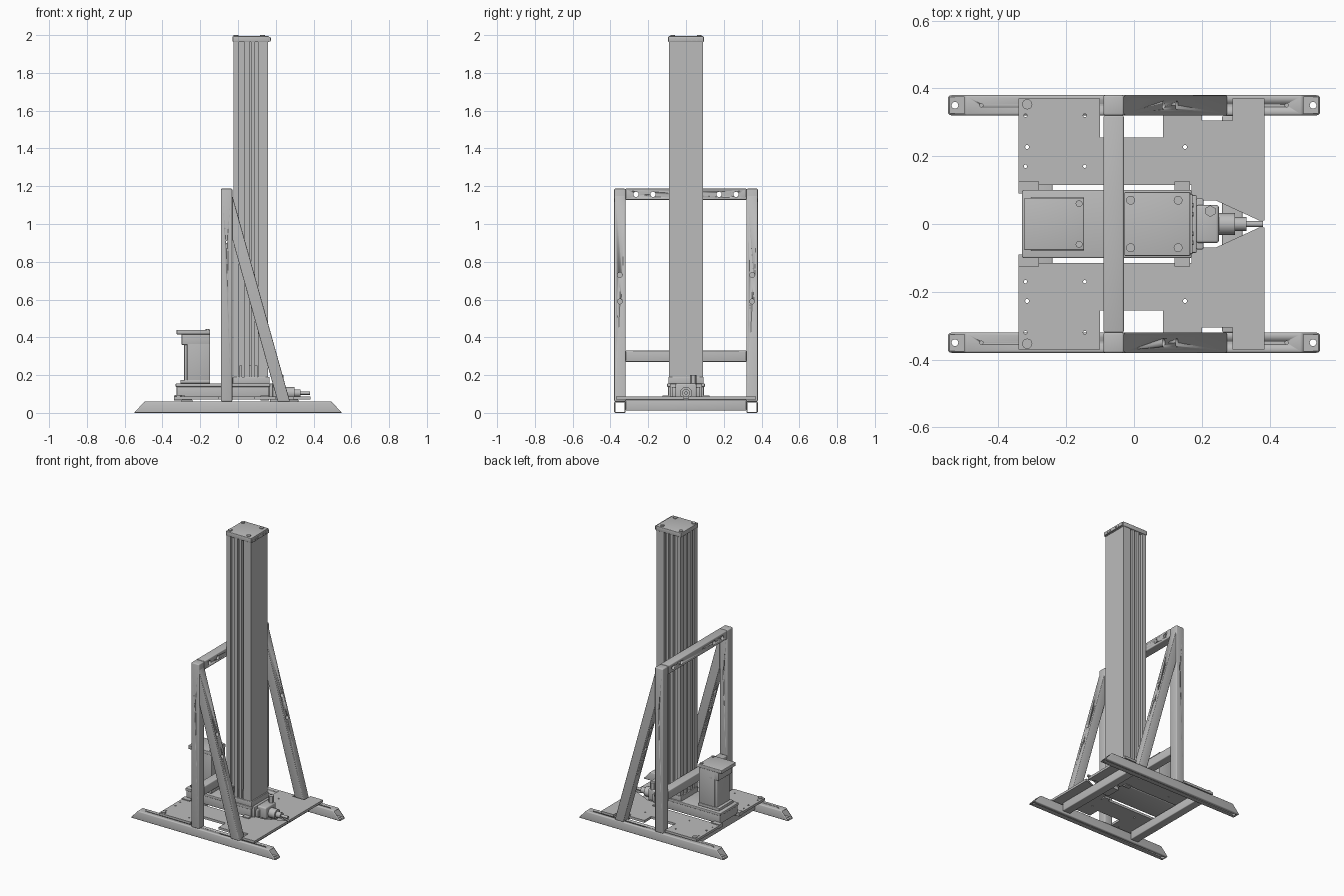
import bpy, bmesh, math
from mathutils import Vector, Matrix

scene = bpy.context.scene
if "Cube" in bpy.data.objects:
    bpy.data.objects.remove(bpy.data.objects["Cube"], do_unlink=True)

grey = bpy.data.materials.new("plain_grey")
grey.use_nodes = True
COLOUR = (0.5, 0.5, 0.5, 1)
grey.diffuse_color = COLOUR
grey.node_tree.nodes["Principled BSDF"].inputs["Base Color"].default_value = COLOUR


def finish(name, bm):
    bmesh.ops.recalc_face_normals(bm, faces=bm.faces)
    mesh = bpy.data.meshes.new(name)
    bm.to_mesh(mesh)
    bm.free()
    mesh.materials.append(grey)
    obj = bpy.data.objects.new(name, mesh)
    scene.collection.objects.link(obj)
    return obj


def prism(name, points, axis, lo, hi):
    """Extrude a flat outline along one axis."""
    place = {"x": lambda u, v, t: (t, u, v),
             "y": lambda u, v, t: (u, t, v),
             "z": lambda u, v, t: (u, v, t)}[axis]
    bm = bmesh.new()
    face = bm.faces.new([bm.verts.new(place(u, v, lo)) for u, v in points])
    new = bmesh.ops.extrude_face_region(bm, geom=[face])["geom"]
    shift = Vector(place(0, 0, hi - lo))
    bmesh.ops.translate(bm, vec=shift, verts=[g for g in new if isinstance(g, bmesh.types.BMVert)])
    return finish(name, bm)


def box(name, x, y, z, bevel=0):
    obj = prism(name, [(x[0], y[0]), (x[1], y[0]), (x[1], y[1]), (x[0], y[1])], "z", *z)
    return soften(obj, bevel) if bevel else obj


def rod(name, centre, radius, length, axis="z", sides=20):
    bm = bmesh.new()
    turn = {"x": Matrix.Rotation(math.pi / 2, 4, "Y"),
            "y": Matrix.Rotation(math.pi / 2, 4, "X"),
            "z": Matrix.Identity(4)}[axis]
    bmesh.ops.create_cone(bm, cap_ends=True, segments=sides, radius1=radius, radius2=radius,
                          depth=length, matrix=Matrix.Translation(centre) @ turn)
    obj = finish(name, bm)
    if sides > 8:
        smooth(obj)
    return obj


def smooth(obj):
    bpy.ops.object.select_all(action="DESELECT")
    bpy.context.view_layer.objects.active = obj
    obj.select_set(True)
    bpy.ops.object.shade_smooth_by_angle(angle=math.radians(35))


def bake(obj):
    """Apply all modifiers of an object."""
    graph = bpy.context.evaluated_depsgraph_get()
    mesh = bpy.data.meshes.new_from_object(obj.evaluated_get(graph))
    obj.modifiers.clear()
    obj.data = mesh
    return obj


def soften(obj, width):
    mod = obj.modifiers.new("round", "BEVEL")
    mod.width, mod.segments, mod.limit_method = width, 3, "ANGLE"
    bake(obj)
    smooth(obj)
    return obj


def cut(obj, cutters):
    for cutter in cutters:
        mod = obj.modifiers.new("cut", "BOOLEAN")
        mod.operation, mod.solver, mod.object = "DIFFERENCE", "EXACT", cutter
    bake(obj)
    for cutter in cutters:
        bpy.data.objects.remove(cutter, do_unlink=True)
    return obj


def hole(x, y, z, radius, axis="z", length=0.2):
    return rod("hole_cutter", (x, y, z), radius, length, axis, 16)


# Side frames: skid, post and brace on each side
for side, s in (("left", 1), ("right", -1)):
    y0, y1 = sorted((s * 0.32, s * 0.38))
    mid = s * 0.35
    skid = prism("skid_" + side, [(-0.55, 0), (0.55, 0), (0.495, 0.06), (-0.495, 0.06)], "y", y0, y1)
    soften(skid, 0.006)
    holes = [box("bore_cutter", (-1, 1), (y0 + 0.006, y1 - 0.006), (0.006, 0.054))]
    for end in (-1, 1):
        holes += [hole(end * 0.528, mid, 0, 0.01), hole(end * 0.45, mid, 0.05, 0.005, length=0.06)]
    cut(skid, holes)

    post = box("post_" + side, (-0.09, -0.03), (y0, y1), (0.06, 1.187), 0.006)
    cut(post, [hole(-0.06, mid, 0.905, 0.005, "y")])

    brace = prism("brace_" + side, [(-0.03, 0.92), (-0.03, 1.15), (0.275, 0.06), (0.21, 0.06)], "y", y0, y1)
    soften(brace, 0.005)
    cut(brace, [hole(0.1, mid, z, 0.013, "x", 0.4) for z in (0.59, 0.73)])

# Cross members
top_bar = box("top_crossbar", (-0.09, -0.03), (-0.32, 0.32), (1.128, 1.187), 0.005)
cut(top_bar, [hole(-0.06, y, 1.157, 0.014, "x") for y in (-0.265, -0.175, 0.175, 0.265)])
box("lower_crossbar", (-0.09, -0.03), (-0.32, 0.32), (0.27, 0.33), 0.005)
for end, x in (("front", 0.29), ("rear", -0.27)):
    box("floor_crossbar_" + end, (x - 0.03, x + 0.03), (-0.32, 0.32), (0.012, 0.07), 0.005)

# Deck: two mirrored notched plates
half_deck = [(-0.34, 0.115), (-0.34, 0.37), (-0.1, 0.37), (-0.1, 0.255), (0.085, 0.255),
             (0.085, 0.33), (0.2, 0.33), (0.2, 0.305), (0.29, 0.305), (0.29, 0.37),
             (0.385, 0.37), (0.385, 0.01), (0.37, 0.01), (0.24, 0.07), (0.17, 0.07), (0.17, 0.115)]
for side, s in (("left", 1), ("right", -1)):
    deck = prism("deck_" + side, [(x, s * y) for x, y in half_deck], "z", 0.07, 0.086)
    holes = [hole(x, s * y, 0.08, 0.005) for x in (-0.32, -0.145) for y in (0.17, 0.32)]
    holes += [hole(x, s * 0.227, 0.08, 0.006) for x in (-0.315, 0.15)]
    cut(deck, holes)
    rod("deck_bolt_" + side, (-0.315, s * 0.353, 0.085), 0.015, 0.018)
    # Feet that join the drive housing to the deck
    for x0, x1 in ((-0.34, -0.28), (0.12, 0.165)):
        ya, yb = sorted((s * 0.09, s * 0.125))
        box("housing_foot_" + side, (x0, x1), (ya, yb), (0.066, 0.092))

# Drive housing with its lid
box("drive_housing", (-0.325, 0.165), (-0.095, 0.095), (0.08, 0.145), 0.005)
box("housing_lid", (-0.33, 0.17), (-0.1, 0.1), (0.138, 0.156), 0.004)
box("housing_end_plate", (0.165, 0.185), (-0.085, 0.085), (0.075, 0.155), 0.004)

# Motor
box("motor_flange", (-0.305, -0.147), (-0.078, 0.078), (0.156, 0.175), 0.003)
box("motor_core", (-0.285, -0.155), (-0.07, 0.07), (0.17, 0.42), 0.006)
box("motor_shell", (-0.298, -0.148), (-0.074, 0.074), (0.36, 0.42), 0.004)
box("motor_side_shell", (-0.27, -0.148), (-0.074, 0.074), (0.17, 0.42), 0.004)
box("motor_cap", (-0.325, -0.147), (-0.077, 0.077), (0.416, 0.44), 0.004)
for y in (-0.06, 0.06):
    rod("motor_bolt", (-0.162, y, 0.441), 0.01, 0.008)

# Column: slotted extrusion between base block and cap
slots_x = [(0.005, 0.035), (0.06, 0.07), (0.09, 0.105)]
left, right, half, depth = -0.023, 0.16, 0.09, 0.02
near = [(left, -half)]
for a, b in slots_x:
    near += [(a, -half), (a, depth - half), (b, depth - half), (b, -half)]
near.append((right, -half))
far = [(x, -y) for x, y in reversed(near)]
rear = []
for a, b in ((0.055, 0.035), (0.012, -0.012), (-0.035, -0.055)):
    rear += [(left, a), (left + depth, a), (left + depth, b), (left, b)]
prism("column", near + far + rear, "z", 0.18, 1.97)
box("column_base", (-0.028, 0.168), (-0.093, 0.093), (0.15, 0.19), 0.003)
box("column_cap", (-0.028, 0.165), (-0.094, 0.094), (1.963, 1.994), 0.003)
box("cap_lip", (0.16, 0.173), (-0.088, 0.088), (1.966, 1.99), 0.002)
for y in (-0.07, 0.07):
    for x in (-0.01, 0.13):
        rod("cap_bolt", (x, y, 1.995), 0.013, 0.01)
    for dy in (-0.022, 0.022):
        rod("cap_side_bolt", (0.173, y * 0.6 + dy * 0.6, 1.978), 0.006, 0.006, "x", 12)
# Carriage ends seated in the column slots
for y in (-0.076, 0.076):
    for x in (0.014, 0.065, 0.097):
        box("slot_stop", (x - 0.006, x + 0.006), (y - 0.006, y + 0.006), (0.19, 0.25))

# Stepped output shaft and bearing block
box("bearing_block", (0.183, 0.25), (-0.056, 0.056), (0.08, 0.155), 0.008)
box("bearing_flange", (0.183, 0.205), (-0.075, 0.075), (0.085, 0.135), 0.005)
box("bearing_foot", (0.17, 0.25), (-0.05, 0.05), (0.055, 0.085))
rod("block_plug", (0.225, 0.038, 0.17), 0.017, 0.06, "z", 6)
for part, x0, x1, radius in (("collar", 0.24, 0.298, 0.032), ("coupling", 0.29, 0.332, 0.02),
                             ("shaft_tip", 0.325, 0.38, 0.009)):
    rod(part, ((x0 + x1) / 2, 0, 0.105), radius, x1 - x0, "x", 24)
